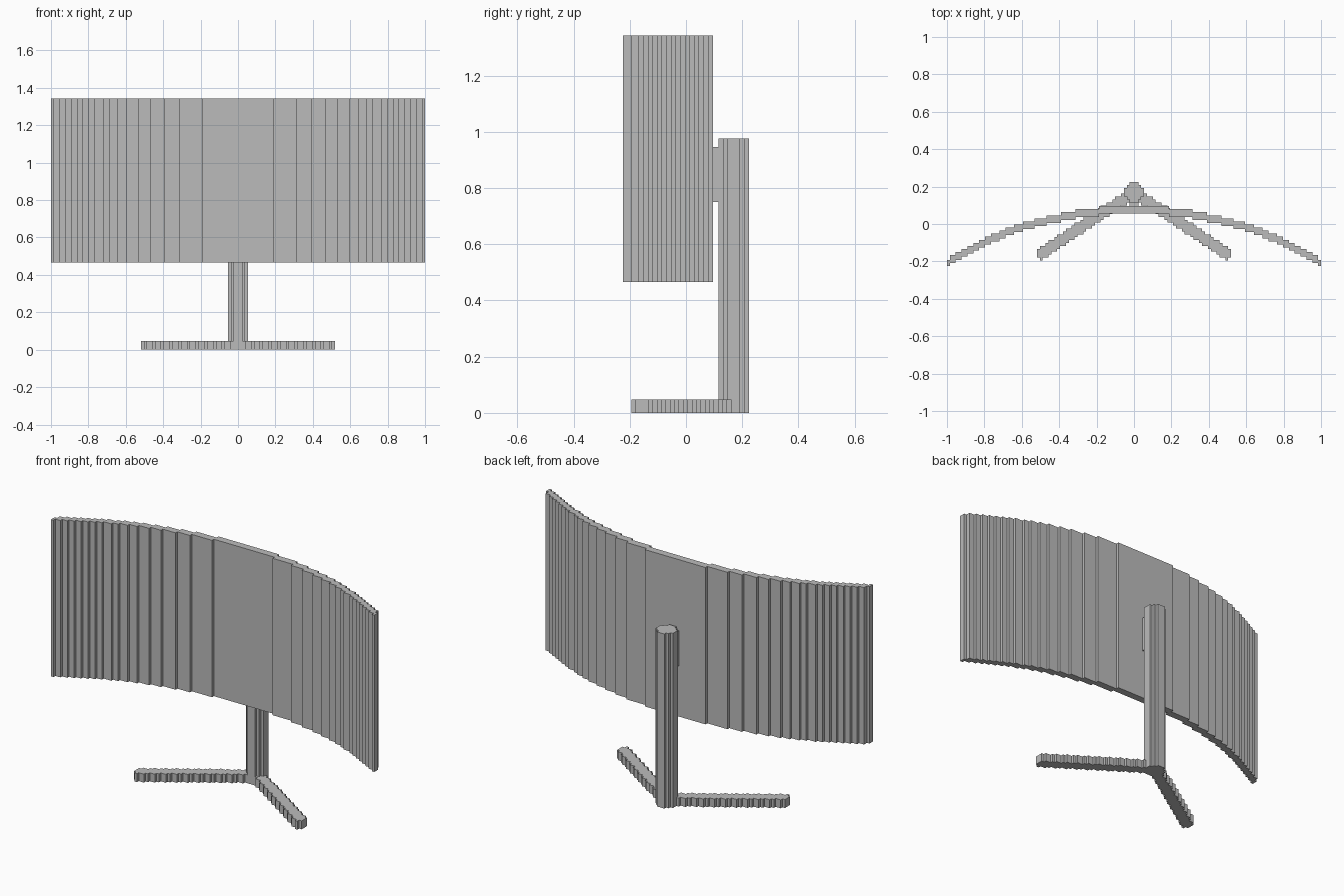
import bpy
import bmesh
import math

if "Cube" in bpy.data.objects:
    bpy.data.objects.remove(bpy.data.objects["Cube"])

CELL = 2 / 129          # width of one block
BACK_EDGE = 0.224       # rearmost y; the block grid is counted from here

grey = bpy.data.materials.new("plain grey")
grey.use_nodes = True
GREY = (0.5, 0.5, 0.5, 1)
grey.diffuse_color = GREY
grey.node_tree.nodes["Principled BSDF"].inputs["Base Color"].default_value = GREY


def stepped_slab(name, columns, z0, z1):
    """Extrude a stepped plan made of side-by-side columns (x0, x1, y0, y1)."""
    front = [p for x0, x1, y0, y1 in columns for p in ((x0, y0), (x1, y0))]
    back = [p for x0, x1, y0, y1 in reversed(columns) for p in ((x1, y1), (x0, y1))]
    # keep only the real corners of the outline
    loop = front + back
    count = len(loop)
    outline = []
    for i, (x, y) in enumerate(loop):
        (px, py), (nx, ny) = loop[i - 1], loop[(i + 1) % count]
        turn = (x - px) * (ny - y) - (y - py) * (nx - x)
        if abs(turn) > 1e-9:
            outline.append((x, y))
    bm = bmesh.new()
    base = bm.faces.new([bm.verts.new((x, y, z0)) for x, y in outline])
    top = bmesh.ops.extrude_face_region(bm, geom=[base])["geom"]
    verts = [g for g in top if isinstance(g, bmesh.types.BMVert)]
    bmesh.ops.translate(bm, verts=verts, vec=(0, 0, z1 - z0))
    bmesh.ops.recalc_face_normals(bm, faces=bm.faces)
    mesh = bpy.data.meshes.new(name)
    bm.to_mesh(mesh)
    bm.free()
    mesh.materials.append(grey)
    obj = bpy.data.objects.new(name, mesh)
    bpy.context.collection.objects.link(obj)
    return obj


def snap(y):
    return BACK_EDGE - round((BACK_EDGE - y) / CELL) * CELL


# Curved screen: each step outward moves one block further forward
steps = [12, 20, 25, 30, 34, 38, 41, 44, 46, 49, 51, 53, 55, 57, 59, 61, 63, 64]
half = []
inner = 0
for level, outer in enumerate(steps):
    y0 = 0.055 - level * 0.279 / (len(steps) - 1)
    thickness = 0.032 if outer == steps[-1] else 0.041
    half.append((inner / 64, outer / 64, y0, y0 + thickness))
    inner = outer
mirrored = [(-x1, -x0, y0, y1) for x0, x1, y0, y1 in reversed(half)]
stepped_slab("curved_screen", mirrored + half, 0.466, 1.343)

# Upright post with a blocky round section
post = []
for i, rows in enumerate((3, 5, 7, 7, 7, 5, 3)):
    x0 = (i - 3.5) * CELL
    middle = BACK_EDGE - 3.5 * CELL
    post.append((x0, x0 + CELL, middle - rows * CELL / 2, middle + rows * CELL / 2))
stepped_slab("post", post, 0, 0.976)

# Short mount between post and screen
stepped_slab("screen_mount", [(-1.5 * CELL, 1.5 * CELL, 0.09, 0.12)], 0.75, 0.946)

# Two splayed feet, stepped along a diagonal and cut square at the tip
angle = math.atan(0.66)
length = 0.617
for side, name in ((1, "left_foot"), (-1, "right_foot")):
    foot = []
    for i in range(2, 36):
        x = i * CELL
        centre = 0.17 - 0.66 * x
        tip_limit = 0.17 - (length - x * math.cos(angle)) / math.sin(angle)
        y0, y1 = snap(max(centre - 0.035, tip_limit)), snap(centre + 0.035)
        if y1 - y0 > CELL / 2:
            foot.append((x - CELL / 2, x + CELL / 2, y0, y1))
    if side < 0:
        foot = [(-x1, -x0, y0, y1) for x0, x1, y0, y1 in reversed(foot)]
    stepped_slab(name, foot, 0, 0.047)
